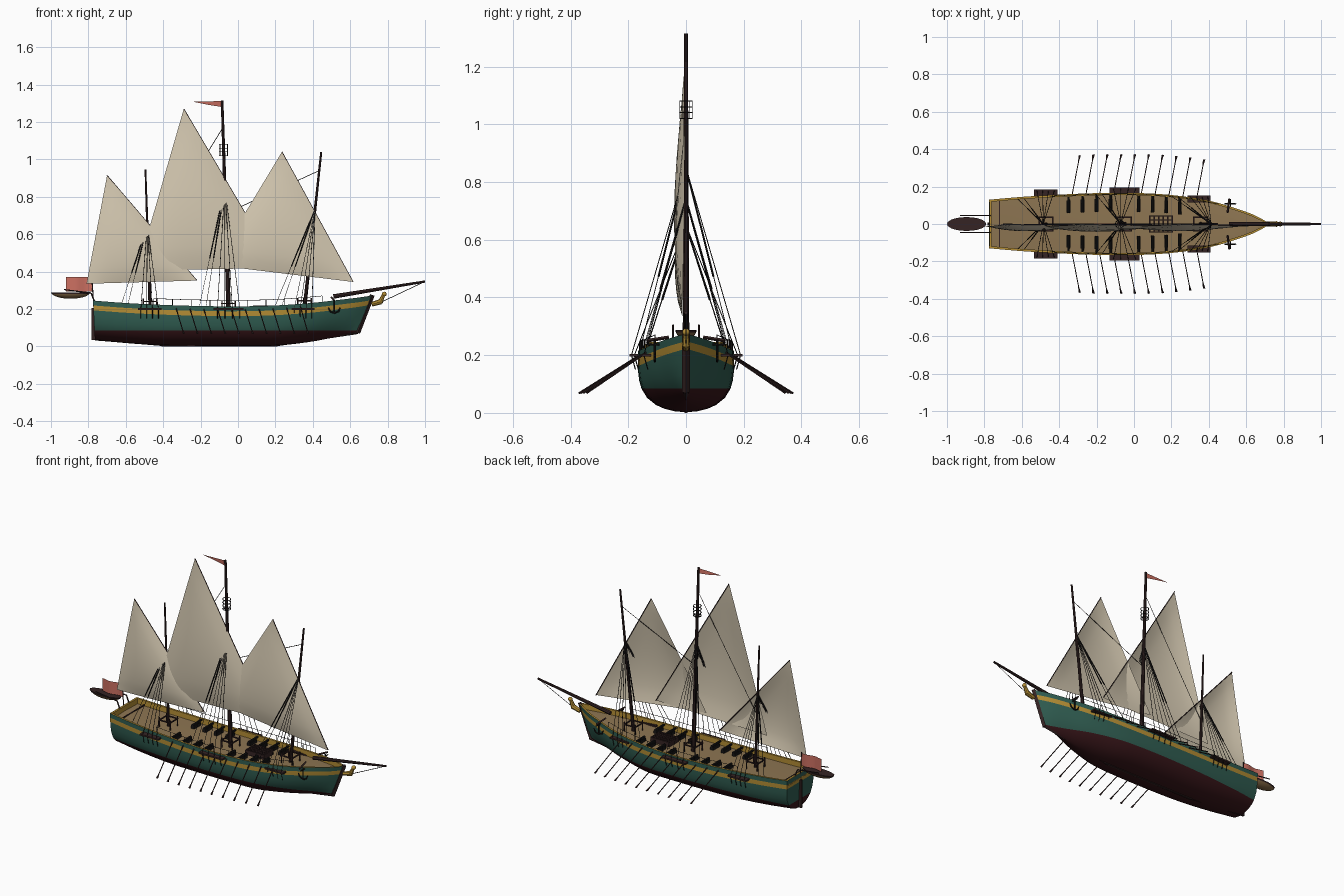
import bpy, bmesh, math
from mathutils import Vector, Matrix

if "Cube" in bpy.data.objects:
    bpy.data.objects.remove(bpy.data.objects["Cube"])

def mat(name, c):
    m = bpy.data.materials.new(name)
    m.diffuse_color = (*c, 1)
    m.use_nodes = True
    m.node_tree.nodes["Principled BSDF"].inputs["Base Color"].default_value = m.diffuse_color
    return m

GREEN = mat("hull green", (.03, .11, .083))
MAROON = mat("bottom maroon", (.04, .008, .01))
GOLD = mat("gold trim", (.46, .27, .035))
DECK = mat("deck tan", (.27, .18, .085))
SPAR = mat("dark spar wood", (.035, .017, .017))
IRON = mat("black iron and rope", (.01, .009, .009))
SAIL = mat("sail canvas", (.66, .58, .44))
RED = mat("flag red", (.6, .16, .12))
BOAT = mat("boat wood", (.2, .12, .05))

def finish(name, bm, mats, angle=35):
    me = bpy.data.meshes.new(name)
    bm.to_mesh(me)
    bm.free()
    ob = bpy.data.objects.new(name, me)
    bpy.context.collection.objects.link(ob)
    for m in mats:
        me.materials.append(m)
    bpy.ops.object.select_all(action='DESELECT')
    ob.select_set(True)
    bpy.context.view_layer.objects.active = ob
    bpy.ops.object.shade_smooth_by_angle(angle=math.radians(angle))

def rod(bm, a, b, r1, r2=None, n=6):
    a, b = Vector(a), Vector(b)
    d = b - a
    M = Matrix.Translation((a + b) / 2) @ d.to_track_quat('Z', 'Y').to_matrix().to_4x4()
    bmesh.ops.create_cone(bm, cap_ends=True, segments=n, radius1=r1,
                          radius2=r1 if r2 is None else r2, depth=d.length, matrix=M)

def box(bm, c, s):
    bmesh.ops.create_cube(bm, size=1, matrix=Matrix.Translation(c) @ Matrix.Diagonal((*s, 1)))

# Hull lines: x at sheer, half breadth, sheer height, keel height, stem rake
ST = [(-.775, .13, .245, .035, -.01), (-.6, .145, .232, .018, 0), (-.4, .157, .222, .005, 0),
      (-.2, .165, .216, .003, 0), (0, .166, .214, .003, 0), (.2, .155, .219, .004, 0),
      (.4, .125, .233, .025, .01), (.55, .082, .25, .05, .03), (.65, .045, .262, .065, .05),
      (.715, .008, .272, .075, .07)]

def station(x):
    i = max(k for k in range(len(ST) - 1) if ST[k][0] <= x + 1e-6)
    p0, p1, p2, p3 = (ST[max(i - 1, 0)], ST[i], ST[i + 1], ST[min(i + 2, len(ST) - 1)])
    h = p2[0] - p1[0]
    t = (x - p1[0]) / h
    out = []
    for k in range(1, 5):
        m1 = (p2[k] - p0[k]) / (p2[0] - p0[0]) * h
        m2 = (p3[k] - p1[k]) / (p3[0] - p1[0]) * h
        out.append((2*t**3 - 3*t*t + 1) * p1[k] + (t**3 - 2*t*t + t) * m1
                   + (3*t*t - 2*t**3) * p2[k] + (t**3 - t*t) * m2)
    return out

def section(x):
    b, sh, ke, rake = station(x)
    wl = max(.084, ke + .006)
    zs = [ke + (wl - ke) * k for k in (0, .04, .14, .3, .6, 1)]
    zs += [wl + (sh - .052 - wl) * k for k in (.35, .7, 1)] + [sh - .026, sh]
    f = max(0, (x - .2) / .515)
    pts = []
    for z in zs:
        s = min(1, max(0, (z - ke) / (sh - ke)))
        y = b * max(0, 1 - (1 - s) ** (4 - 2 * f)) ** (.5 + .3 * f)
        pts.append((x - rake * (1 - s), y, z))
    yi = max(b - .012, .001)
    return pts + [(x, yi, sh), (x, yi, sh - .032), (x, 0, sh - .028)]

ROWMAT = [1] * 5 + [0] * 3 + [2, 0, 2, 2, 3]
bm = bmesh.new()
NS = 36
for side in (1, -1):
    grid = [[bm.verts.new((p[0], p[1] * side, p[2])) for p in section(-.775 + 1.49 * i / NS)]
            for i in range(NS + 1)]
    for i in range(NS):
        for j, mi in enumerate(ROWMAT):
            bm.faces.new((grid[i][j], grid[i + 1][j], grid[i + 1][j + 1], grid[i][j + 1])).material_index = mi
# Transom
tp = section(-.775)
for j in range(10):
    a, b = tp[j], tp[j + 1]
    vs = [bm.verts.new(v) for v in (a, b, (b[0], -b[1], b[2]), (a[0], -a[1], a[2]))]
    bm.faces.new(vs).material_index = ROWMAT[j]
bmesh.ops.remove_doubles(bm, verts=bm.verts, dist=1e-5)
bmesh.ops.recalc_face_normals(bm, faces=bm.faces)
finish("hull", bm, [GREEN, MAROON, GOLD, DECK])
bm = bmesh.new()
box(bm, (-.767, 0, .229), (.012, .25, .034))
finish("transom_rail", bm, [GOLD])

# Keel, stem, rudder, stern beam
bm = bmesh.new()
box(bm, (-.1, 0, .006), (.62, .012, .012))
rod(bm, (.2, 0, .008), (.64, 0, .074), .008, n=4)
rod(bm, (-.4, 0, .01), (-.765, 0, .04), .008, n=4)
rod(bm, (.64, 0, .072), (.718, 0, .275), .013, n=4)
box(bm, (-.772, 0, .12), (.022, .014, .17))
box(bm, (-.72, 0, .213), (.006, .25, .006))
finish("keel_stem_rudder", bm, [SPAR])

# Masts: foot, top, shroud height, channel x range, channel y, radius
MASTS = {"mizzen": ((-.47, .2), (-.495, .946), .65, (-.535, -.41), .185, .0085),
         "main": ((-.05, .18), (-.085, 1.315), .85, (-.13, .03), .195, .0125),
         "fore": ((.355, .2), (.445, 1.04), .74, (.285, .41), .152, .01)}
# Shroud channels and catheads
bm = bmesh.new()
for s in (1, -1):
    for m in MASTS.values():
        x0, x1 = m[3]
        box(bm, ((x0 + x1) / 2, s * (m[4] - .018), .2), (x1 - x0, .036, .009))
    rod(bm, (.5, s * .06, .262), (.51, s * .135, .25), .006, n=4)
finish("channels_and_catheads", bm, [SPAR])

def on_mast(m, z):
    (xb, zb), (xt, zt) = m[0], m[1]
    return Vector((xb + (xt - xb) * (z - zb) / (zt - zb), 0, z))

# Masts with fife rails, shrouds and aft backstays
rig = bmesh.new()
for name, m in MASTS.items():
    bm = bmesh.new()
    xb, (x0, x1) = m[0][0], m[3]
    rod(bm, on_mast(m, m[0][1]), on_mast(m, m[1][1]), m[5], m[5] * .55, 10)
    zd = station(xb)[1] - .03
    h = on_mast(m, m[2])
    for s in (1, -1):
        box(bm, (xb, s * .036, zd + .045), (.08, .007, .006))
        box(bm, (xb + s * .036, 0, zd + .045), (.007, .075, .006))
        for e in (1, -1):
            rod(bm, (xb + s * .036, e * .036, zd), (xb + s * .036, e * .036, zd + .06), .004)
        for k in range(4):
            foot = Vector((x0 + (x1 - x0) * (k + .5) / 4, s * (m[4] - .006), .2))
            rod(rig, h, foot, .0016, n=4)
            rod(rig, foot, foot + Vector((0, -s * .014, -.05)), .002, n=4)
        for k in range(2):
            xf = xb - .12 - .035 * k
            foot = Vector((xf, s * (station(xf)[0] - .006), .22))
            rod(rig, h, h.lerp(foot, .6), .0035, n=5)
            rod(rig, h.lerp(foot, .6), foot, .0014, n=4)
    finish(name + "_mast", bm, [SPAR])
# Stays between masts, bobstay
rod(rig, on_mast(MASTS["fore"], .94), on_mast(MASTS["main"], .71), .0018, n=4)
rod(rig, on_mast(MASTS["main"], 1.17), on_mast(MASTS["mizzen"], .52), .0018, n=4)
rod(rig, (.995, 0, .345), (.73, 0, .22), .0018, n=4)
finish("rigging", rig, [IRON])
bm = bmesh.new()
rod(bm, (.51, 0, .267), (1.0, 0, .347), .012, .006, 8)
finish("bowsprit", bm, [SPAR])

# Lookout cage on the main mast
bm = bmesh.new()
c = on_mast(MASTS["main"], 1.05)
up = Vector((0, 0, .03))
rim = [Vector((math.cos(k * math.tau / 10), math.sin(k * math.tau / 10), 0)) * .023 for k in range(10)]
for k in range(10):
    for z in (-.03, -.01, .01, .03):
        dz = Vector((0, 0, z))
        rod(bm, c + rim[k - 1] + dz, c + rim[k] + dz, .0018, n=5)
    rod(bm, c + rim[k] - up, c + rim[k] + up, .0012, n=4)
    rod(bm, c - up, c + rim[k] - up, .0015, n=4)
finish("lookout_cage", bm, [IRON])

# Lateen sails: peak, tack, clew in x/z, bellied toward -y
def sail(name, pk, tk, cl, belly, n=14):
    bm = bmesh.new()
    P, T, C = [Vector((p[0], -.012, p[1])) for p in (pk, tk, cl)]
    V = {}
    for i in range(n + 1):
        for j in range(n + 1 - i):
            u, v, w = i / n, j / n, (n - i - j) / n
            p = P * u + T * v + C * w
            p.y -= belly * min(1, 27 * u * v * w) ** .8 + .012 * w * (1 - w) - .01 * u
            V[i, j] = bm.verts.new(p)
    for i in range(n):
        for j in range(n - i):
            bm.faces.new((V[i, j], V[i + 1, j], V[i, j + 1]))
            if i + j < n - 1:
                bm.faces.new((V[i + 1, j], V[i + 1, j + 1], V[i, j + 1]))
    bmesh.ops.recalc_face_normals(bm, faces=bm.faces)
    finish(name + "_sail", bm, [SAIL], 60)
    bm = bmesh.new()
    rod(bm, P + Vector((0, .012, 0)), T + Vector((0, .004, 0)), .0025)
    finish(name + "_yard", bm, [SPAR])

sail("mizzen", (-.70, .914), (-.22, .352), (-.81, .335), .027)
sail("main", (-.29, 1.27), (.21, .42), (-.54, .405), .03)
sail("fore", (.235, 1.04), (.615, .345), (-.13, .435), .027)

# Pennant and stern flag
bm = bmesh.new()
bm.faces.new([bm.verts.new(p) for p in ((-.085, 0, 1.312), (-.085, 0, 1.28), (-.16, .004, 1.292), (-.24, 0, 1.308))])
vs = [bm.verts.new((-.78 - .14 * k / 6, .006 * math.sin(k * 1.3), z)) for k in range(7) for z in (.293, .37)]
for k in range(6):
    bm.faces.new((vs[2*k], vs[2*k+2], vs[2*k+3], vs[2*k+1]))
finish("flags", bm, [RED])

# Stern boat with davits and flagstaff
bm = bmesh.new()
bmesh.ops.create_uvsphere(bm, u_segments=20, v_segments=10, radius=1,
                          matrix=Matrix.Translation((-.895, 0, .29)) @ Matrix.Diagonal((.105, .037, .035, 1)))
for v in bm.verts:
    v.co.z = min(v.co.z, .288)
for f in bm.faces:
    f.material_index = 1 if f.calc_center_median().z > .279 else 0
finish("stern_boat", bm, [BOAT, SPAR])
bm = bmesh.new()
for s in (1, -1):
    rod(bm, (-.765, s * .045, .235), (-.785, s * .045, .285), .004)
    rod(bm, (-.785, s * .045, .285), (-.93, s * .045, .304), .004, .003)
rod(bm, (-.772, 0, .23), (-.782, 0, .375), .003)
finish("davits_and_flagstaff", bm, [SPAR])

# Figurehead
bm = bmesh.new()
rod(bm, (.715, 0, .225), (.765, 0, .24), .012, .015, 8)
rod(bm, (.76, 0, .235), (.778, 0, .275), .014, .009, 8)
bmesh.ops.create_icosphere(bm, subdivisions=2, radius=.013, matrix=Matrix.Translation((.782, 0, .28)))
finish("figurehead", bm, [GOLD])

# Oars, ten a side, and guns, eight a side
oars, guns = bmesh.new(), bmesh.new()
for s in (1, -1):
    for i in range(10):
        xt = -.29 + .0739 * i
        b, sh = station(xt - .042)[:2]
        a = Vector((xt - .042, s * (b - .01), sh - .012))
        e = Vector((xt, s * min(b + .207, .372), .068))
        rod(oars, a, e, .0028)
        m = a.lerp(e, .84)
        bl = [p + Vector((d, 0, 0)) for p, d in ((m, .002), (e, .007), (e, -.007), (m, -.002))]
        oars.faces.new([oars.verts.new(p) for p in bl])
    for x in (-.35, -.275, -.2, -.125, .025, .1, .172, .245):
        b, sh = station(x)[:2]
        box(guns, (x, s * (b - .065), sh - .022), (.02, .065, .018))
        rod(guns, (x, s * (b - .1), sh - .009), (x, s * (b - .005), sh - .007), .008, .006, 8)
finish("oars", oars, [SPAR])
finish("guns", guns, [IRON])

# Grating hatch
bm = bmesh.new()
for k in range(6):
    box(bm, (.085 + .024 * k, 0, .205), (.007, .09, .03))
for k in range(5):
    box(bm, (.145, -.043 + .0215 * k, .205), (.127, .007, .028))
finish("grating_hatch", bm, [SPAR])

# Hand rails with stanchions, anchors
rails, bm = bmesh.new(), bmesh.new()
up = Vector((0, 0, .032))
for s in (1, -1):
    pts = [Vector((x, s * (station(x)[0] - .006), station(x)[1])) for x in [-.45 + .1 * k for k in range(10)]]
    for k, p in enumerate(pts):
        rod(rails, p, p + up, .0018, n=4)
        if k:
            rod(rails, pts[k - 1] + up, p + up, .0014, n=4)
    y = s * .108
    rod(bm, (.515, y, .25), (.515, y, .178), .004)
    rod(bm, (.515, y - .025, .237), (.515, y + .025, .237), .0035)
    for e in (1, -1):
        rod(bm, (.515, y, .178), (.515 + e * .022, y, .187), .004)
        rod(bm, (.515 + e * .022, y, .187), (.515 + e * .032, y, .208), .005, .002)
finish("hand_rails", rails, [IRON])
finish("anchors", bm, [IRON])
